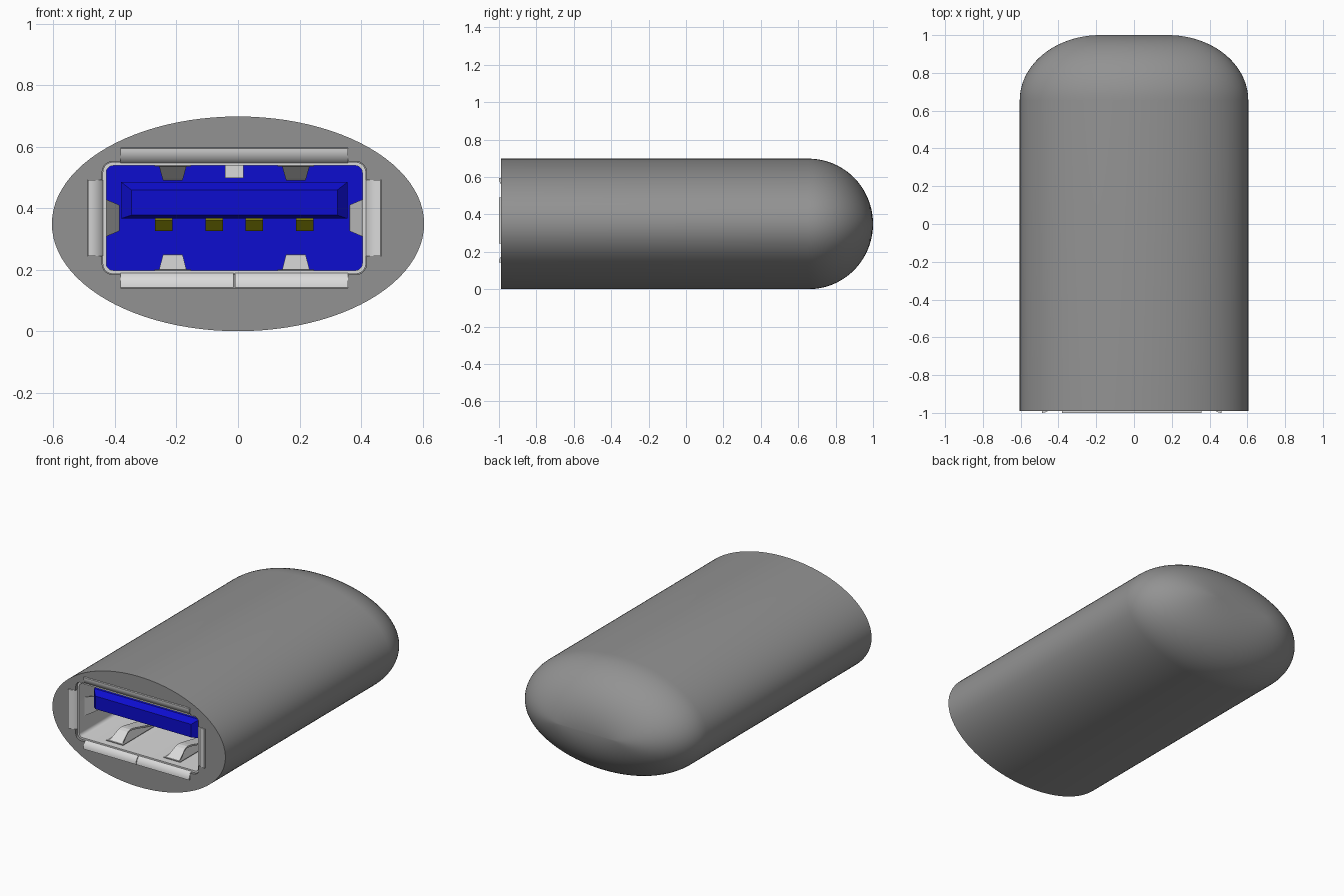
import bpy, bmesh, math

if "Cube" in bpy.data.objects:
    bpy.data.objects.remove(bpy.data.objects["Cube"])

CX, CZ = -0.012, 0.368          # centre of the socket opening
HW, HH = 0.416, 0.17            # inner half width / half height of the shell
FRONT, BACK = -0.99, -0.36      # front face of the body, rear wall of the socket


def material(name, rgb):
    m = bpy.data.materials.new(name)
    m.diffuse_color = (*rgb, 1)
    m.use_nodes = True
    m.node_tree.nodes["Principled BSDF"].inputs["Base Color"].default_value = m.diffuse_color
    return m


GREY = material("body grey", (0.29, 0.29, 0.29))
METAL = material("light metal", (0.70, 0.70, 0.70))
BLUE = material("blue plastic", (0.004, 0.004, 0.62))
GOLD = material("contact gold", (0.40, 0.40, 0.004))


def make(name, verts, faces, mat, smooth=None):
    me = bpy.data.meshes.new(name)
    me.from_pydata(verts, [], faces)
    bm = bmesh.new()
    bm.from_mesh(me)
    bmesh.ops.remove_doubles(bm, verts=bm.verts, dist=1e-5)
    bmesh.ops.recalc_face_normals(bm, faces=bm.faces)
    bm.to_mesh(me)
    bm.free()
    ob = bpy.data.objects.new(name, me)
    bpy.context.collection.objects.link(ob)
    me.materials.append(mat)
    if smooth:
        bpy.ops.object.select_all(action='DESELECT')
        ob.select_set(True)
        bpy.context.view_layer.objects.active = ob
        bpy.ops.object.shade_smooth_by_angle(angle=math.radians(smooth))
    return ob


def loft(name, rings, mat, caps=True, closed=False, smooth=None):
    """Skin a list of equal-length rings."""
    n, k = len(rings[0]), len(rings)
    verts = [p for r in rings for p in r]
    faces = [(a * n + i, a * n + (i + 1) % n, (a + 1) % k * n + (i + 1) % n, (a + 1) % k * n + i)
             for a in range(k if closed else k - 1) for i in range(n)]
    if caps and not closed:
        faces += [tuple(range(n)), tuple(range((k - 1) * n, k * n))]
    return make(name, verts, faces, mat, smooth)


def rect(x0, x1, z0, z1, y):
    return [(x0, y, z0), (x1, y, z0), (x1, y, z1), (x0, y, z1)]


def box(name, x0, x1, y0, y1, z0, z1, mat):
    return loft(name, [rect(x0, x1, z0, z1, y) for y in (y0, y1)], mat)


def rounded(hw, hh, r, y):
    pts = []
    for q, (sx, sz) in enumerate(((1, 1), (-1, 1), (-1, -1), (1, -1))):
        for i in range(6):
            a = math.pi / 2 * (q + i / 5)
            pts.append((CX + sx * (hw - r) + r * math.cos(a), y, CZ + sz * (hh - r) + r * math.sin(a)))
    return pts


# Places (along the wall, inward from the wall, depth) on each inner wall
WALLS = {
    "bottom": lambda u, n, y: (CX + u, y, CZ - HH + n),
    "top": lambda u, n, y: (CX + u, y, CZ + HH - n),
    "left": lambda u, n, y: (CX - HW + n, y, CZ + u),
    "right": lambda u, n, y: (CX + HW - n, y, CZ + u),
}

# Body: elliptical tube whose closed end rounds off to a short ridge
def oval(y, s):
    return [((0.18 + 0.425 * s) * math.cos(a), y, 0.349 + 0.349 * s * math.sin(a))
            for a in (2 * math.pi * i / 96 for i in range(96))]


rings = [oval(FRONT, 1)]
for i in range(21):
    a = math.pi / 2 * i / 20
    rings.append(oval(0.655 + 0.345 * math.sin(a), max(math.cos(a), 0.002)))
body = loft("body", rings, GREY)

# Recesses for the shell and its flared lips
cutters = [loft("socket_cutter", [rounded(HW + 0.014, HH + 0.014, 0.035, y) for y in (-1.1, BACK + 0.05)], GREY)]
LIPS = [("top", -0.37, 0.37), ("bottom", -0.37, -0.002), ("bottom", 0.002, 0.37),
        ("left", -0.123, 0.123), ("right", -0.123, 0.123)]
for x, z in ((0.37, HH + 0.057), (HW + 0.062, 0.123)):
    cutters.append(box("lip_cutter", CX - x, CX + x, -1.1, -0.94, CZ - z, CZ + z, GREY))
for c in cutters:
    c.hide_render = True
    c.hide_set(True)
    m = body.modifiers.new("recess", 'BOOLEAN')
    m.object, m.operation, m.solver = c, 'DIFFERENCE', 'EXACT'
bpy.context.view_layer.objects.active = body
body.select_set(True)
for m in list(body.modifiers):
    bpy.ops.object.modifier_apply(modifier=m.name)
for c in cutters:
    bpy.data.objects.remove(c)
bpy.ops.object.shade_smooth_by_angle(angle=math.radians(30))

# Metal shell: thin rounded rectangular tube
T = 0.012
loft("shell", [rounded(HW + T, HH + T, 0.034, -0.975), rounded(HW + T, HH + T, 0.034, BACK + 0.04),
               rounded(HW, HH, 0.022, BACK + 0.04), rounded(HW, HH, 0.022, -0.975)],
     METAL, closed=True, smooth=40)

# Flared lips: quarter-round curls running along each edge
for wall, u0, u1 in LIPS:
    R = 0.056 if wall in ("top", "bottom") else 0.06
    arc = [(r, math.pi / 2 * i / 8) for r, order in ((R, range(9)), (R - T, range(8, -1, -1))) for i in order]
    prof = [(-R + r * math.cos(a), -1 + R - r * math.sin(a)) for r, a in arc]
    loft(wall + "_lip", [[WALLS[wall](u, n, y) for n, y in prof] for u in (u0, u1)], METAL, smooth=40)

# Blue rear wall
box("rear_wall", CX - HW, CX + HW, BACK, BACK + 0.03, CZ - HH, CZ + HH, BLUE)

# Blue tongue with a chamfered front
loft("tongue", [rect(CX - 0.335, CX + 0.335, 0.377, 0.459, -0.93),
                rect(CX - 0.368, CX + 0.368, 0.366, 0.485, -0.895),
                rect(CX - 0.368, CX + 0.368, 0.366, 0.485, BACK + 0.01)], BLUE)

# Gold contacts: sprung strips bowed below the tongue
for x in (-0.229, -0.065, 0.065, 0.229):
    path = [(-0.87, 0.362), (-0.81, 0.325), (-0.77, 0.325), (-0.62, 0.358), (BACK, 0.358)]
    loft("contact", [rect(CX + x - 0.028, CX + x + 0.028, z, z + 0.012, y) for y, z in path], GOLD)

# Retaining springs: humped tapering strips over a slot in the shell wall
def spring(wall, u, height, half):
    place = WALLS[wall]
    if wall in ("top", "bottom"):
        loft("spring_slot", [[place(u + s, n, y) for s, n in
                              ((-half - 0.014, -0.002), (half + 0.014, -0.002),
                               (half + 0.014, 0.003), (-half - 0.014, 0.003))]
                             for y in (-0.93, -0.58)], GREY)
    path = [(-0.92, 0.002, 1), (-0.845, 0.88, 0.74), (-0.82, 1, 0.7),
            (-0.79, 0.95, 0.7), (-0.58, 0.02, 1)]
    loft(wall + "_spring", [[place(u + s * half * w, n * height + t, y) for s, t in
                             ((-1, 0), (1, 0), (1, -0.01), (-1, -0.01))]
                            for y, n, w in path], METAL)


for u in (-0.2, 0.2):
    spring("bottom", u, 0.052, 0.045)
    spring("top", u, 0.048, 0.045)
for wall in ("left", "right"):
    spring(wall, 0, 0.042, 0.06)

# Small locating tab in the middle of the roof
box("roof_tab", CX - 0.03, CX + 0.03, -0.7, BACK, CZ + HH - 0.04, CZ + HH, METAL)
